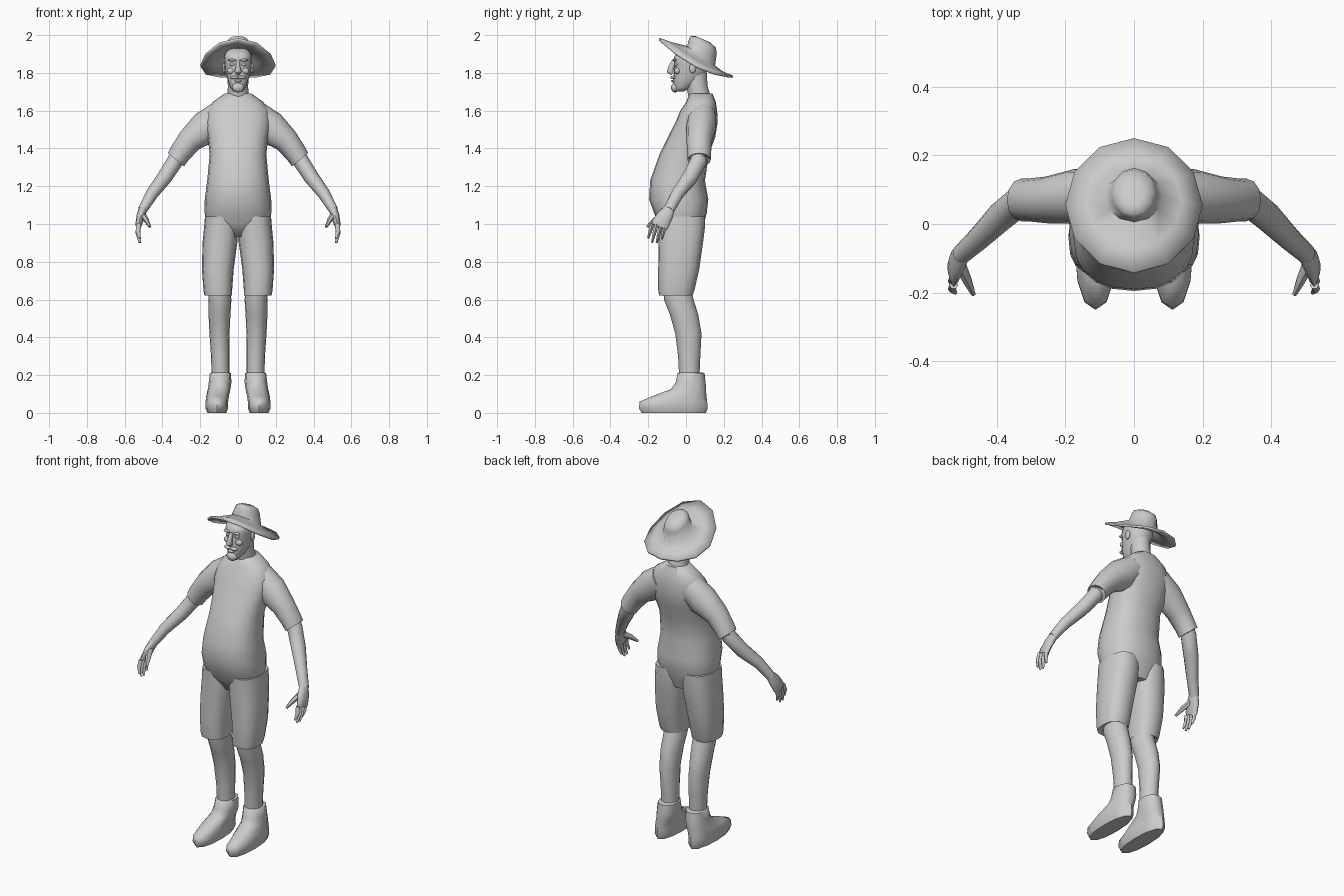
import bpy, bmesh, math
from mathutils import Vector

grey = bpy.data.materials.new("plain_grey")
grey.diffuse_color = (0.6, 0.6, 0.6, 1)


def finish(name, bm, mirror=False, angle=60):
    bmesh.ops.recalc_face_normals(bm, faces=bm.faces)
    me = bpy.data.meshes.new(name)
    bm.to_mesh(me)
    bm.free()
    ob = bpy.data.objects.new(name, me)
    bpy.context.collection.objects.link(ob)
    me.materials.append(grey)
    bpy.ops.object.select_all(action='DESELECT')
    ob.select_set(True)
    bpy.context.view_layer.objects.active = ob
    bpy.ops.object.shade_smooth_by_angle(angle=math.radians(angle))
    if mirror:
        ob.modifiers.new("mirror", 'MIRROR').use_mirror_merge = False
    return ob


def skin(name, rings, mirror=False, caps=(True, True), angle=60):
    """Join rings of points into a skinned body."""
    bm = bmesh.new()
    loops = [[bm.verts.new(p) for p in r] for r in rings]
    n = len(loops[0])
    for a, b in zip(loops, loops[1:]):
        for i in range(n):
            j = (i + 1) % n
            bm.faces.new((a[i], a[j], b[j], b[i]))
    for want, loop in zip(caps, (loops[0], loops[-1])):
        if want:
            bm.faces.new(loop)
    return finish(name, bm, mirror, angle)


def power(v, e):
    return math.copysign(abs(v) ** e, v)


def level_body(name, rows, mirror=False, n=16, square=0.85, angle=60):
    """Rows of z, centre x, half width, front y, back y."""
    rings = []
    for z, cx, hx, yf, yb in rows:
        rings.append([(cx + hx * power(math.cos(t), square),
                       (yf + yb) / 2 + (yb - yf) / 2 * power(math.sin(t), square), z)
                      for t in (2 * math.pi * i / n for i in range(n))])
    return skin(name, rings, mirror, angle=angle)


def tube(name, rows, mirror=True, n=12):
    """Rows of x, y, z, radius across, radius front to back."""
    pts = [Vector(r[:3]) for r in rows]
    rings = []
    for i, (p, r) in enumerate(zip(pts, rows)):
        t = (pts[min(i + 1, len(pts) - 1)] - pts[max(i - 1, 0)]).normalized()
        side = (Vector((0, 1, 0)) - t * t.y).normalized()
        across = t.cross(side)
        rings.append([p + across * r[3] * math.cos(a) + side * r[4] * math.sin(a)
                      for a in (2 * math.pi * k / n for k in range(n))])
    return skin(name, rings, mirror)


def blob(name, centre, size, mirror=False):
    bm = bmesh.new()
    bmesh.ops.create_uvsphere(bm, u_segments=10, v_segments=6, radius=1)
    for v in bm.verts:
        v.co = Vector([c + s * q for c, s, q in zip(centre, size, v.co)])
    return finish(name, bm, mirror)


# Shirt body with round belly
level_body("shirt_body", [
    (0.93, 0, 0.12, -0.10, 0.07), (1.0, 0, 0.165, -0.145, 0.095),
    (1.06, 0, 0.177, -0.17, 0.11), (1.13, 0, 0.176, -0.195, 0.118),
    (1.23, 0, 0.163, -0.19, 0.10), (1.37, 0, 0.15, -0.14, 0.122),
    (1.46, 0, 0.16, -0.095, 0.155), (1.54, 0, 0.175, -0.055, 0.168),
    (1.60, 0, 0.165, -0.03, 0.165), (1.645, 0, 0.135, 0, 0.158),
    (1.69, 0, 0.072, 0.02, 0.14)], n=20)

# Sleeves, arms and hands
tube("sleeve", [(0.09, 0.085, 1.575, 0.08, 0.075), (0.17, 0.08, 1.51, 0.09, 0.08),
                (0.255, 0.07, 1.443, 0.067, 0.068), (0.31, 0.07, 1.37, 0.058, 0.062),
                (0.328, 0.07, 1.34, 0.055, 0.062), (0.325, 0.07, 1.352, 0.042, 0.045)])
tube("arm", [(0.30, 0.07, 1.40, 0.042, 0.044), (0.335, 0.065, 1.33, 0.043, 0.045),
             (0.39, 0.02, 1.245, 0.040, 0.043), (0.455, -0.045, 1.16, 0.033, 0.034),
             (0.505, -0.09, 1.075, 0.025, 0.030)])
tube("palm", [(0.50, -0.085, 1.085, 0.023, 0.028), (0.515, -0.11, 1.045, 0.022, 0.042),
              (0.525, -0.135, 1.0, 0.018, 0.046), (0.527, -0.142, 0.985, 0.012, 0.044)])
for i, (y, tip_y, tip_z) in enumerate([(-0.178, -0.20, 0.925), (-0.155, -0.18, 0.902),
                                       (-0.132, -0.155, 0.900), (-0.110, -0.128, 0.92)]):
    tube(f"finger_{i + 1}", [(0.525, y, 1.0, 0.013, 0.012),
                             (0.53, (y + tip_y) / 2, (tip_z + 1) / 2, 0.012, 0.011),
                             (0.52, tip_y, tip_z, 0.006, 0.006)], n=6)
tube("thumb", [(0.51, -0.11, 1.055, 0.018, 0.02), (0.485, -0.165, 1.02, 0.014, 0.015),
               (0.467, -0.205, 0.985, 0.007, 0.007)], n=6)

# Shorts
level_body("shorts_leg", [
    (1.04, 0.09, 0.085, -0.15, 0.10), (0.98, 0.09, 0.09, -0.148, 0.10),
    (0.90, 0.096, 0.092, -0.146, 0.09), (0.76, 0.107, 0.084, -0.147, 0.07),
    (0.65, 0.107, 0.076, -0.147, 0.045), (0.622, 0.105, 0.073, -0.143, 0.035),
    (0.635, 0.10, 0.06, -0.125, 0.02)], True, square=0.8)

# Lower legs
level_body("lower_leg", [
    (0.67, 0.098, 0.055, -0.12, 0.02), (0.60, 0.096, 0.061, -0.117, 0.04),
    (0.52, 0.098, 0.058, -0.085, 0.065), (0.42, 0.098, 0.053, -0.057, 0.082),
    (0.30, 0.094, 0.049, -0.042, 0.076), (0.17, 0.092, 0.047, -0.035, 0.07)],
    True, square=1)

# Shoes
level_body("shoe", [
    (0.0, 0.112, 0.05, -0.235, 0.105), (0.025, 0.112, 0.06, -0.25, 0.115),
    (0.06, 0.112, 0.06, -0.245, 0.112), (0.09, 0.108, 0.06, -0.175, 0.108),
    (0.125, 0.10, 0.06, -0.08, 0.106), (0.16, 0.095, 0.06, -0.055, 0.104),
    (0.21, 0.093, 0.056, -0.045, 0.098), (0.215, 0.093, 0.045, -0.035, 0.08)],
    True, n=12, square=0.9)

# Head and neck
tube("neck", [(0, 0.075, 1.66, 0.06, 0.058), (0, 0.06, 1.72, 0.054, 0.055),
              (0, 0.05, 1.80, 0.055, 0.06)], False)
level_body("head", [
    (1.702, 0, 0.025, -0.058, -0.01), (1.725, 0, 0.042, -0.066, 0.03),
    (1.77, 0, 0.057, -0.066, 0.085), (1.81, 0, 0.068, -0.064, 0.112),
    (1.845, 0, 0.072, -0.058, 0.12), (1.87, 0, 0.074, -0.068, 0.122),
    (1.90, 0, 0.07, -0.055, 0.12), (1.93, 0, 0.05, 0.0, 0.11)])

# Face details
tube("nose", [(0, -0.062, 1.865, 0.010, 0.012), (0, -0.078, 1.83, 0.012, 0.016),
              (0, -0.084, 1.808, 0.019, 0.018), (0, -0.072, 1.795, 0.012, 0.010)], False, 8)
blob("goatee", (0, -0.058, 1.722), (0.034, 0.022, 0.026))
blob("lower_lip", (0, -0.068, 1.757), (0.02, 0.012, 0.007))
blob("moustache", (0.02, -0.069, 1.776), (0.024, 0.014, 0.009), True)
blob("eye", (0.031, -0.052, 1.845), (0.014, 0.009, 0.008), True)
blob("eyebrow", (0.032, -0.06, 1.868), (0.022, 0.012, 0.007), True)
blob("cheek", (0.038, -0.045, 1.81), (0.022, 0.018, 0.018), True)
blob("ear", (0.074, 0.035, 1.825), (0.009, 0.018, 0.028), True)

# Tilted sun hat: centre y, centre z, radii, tilt and side droop of each ring
hat_rows = [(0.055, 1.885, 0.20, 0.195, 0.10, 0.045), (0.065, 1.883, 0.14, 0.135, 0.078, 0.022),
            (0.08, 1.89, 0.084, 0.074, 0.052, 0.0), (0.09, 1.945, 0.066, 0.073, 0.038, 0.0),
            (0.092, 1.965, 0.056, 0.066, 0.031, 0.0), (0.088, 1.979, 0.03, 0.036, 0.015, 0.0)]
hat_rings = [[(rx * math.cos(t), cy + ry * math.sin(t),
               cz - tilt * math.sin(t) - droop * math.cos(t) ** 2)
              for t in (2 * math.pi * i / 12 for i in range(12))]
             for cy, cz, rx, ry, tilt, droop in hat_rows]
hat = skin("sun_hat", hat_rings, caps=(False, True))
shell = hat.modifiers.new("thickness", 'SOLIDIFY')
shell.thickness = 0.012
shell.offset = -1
